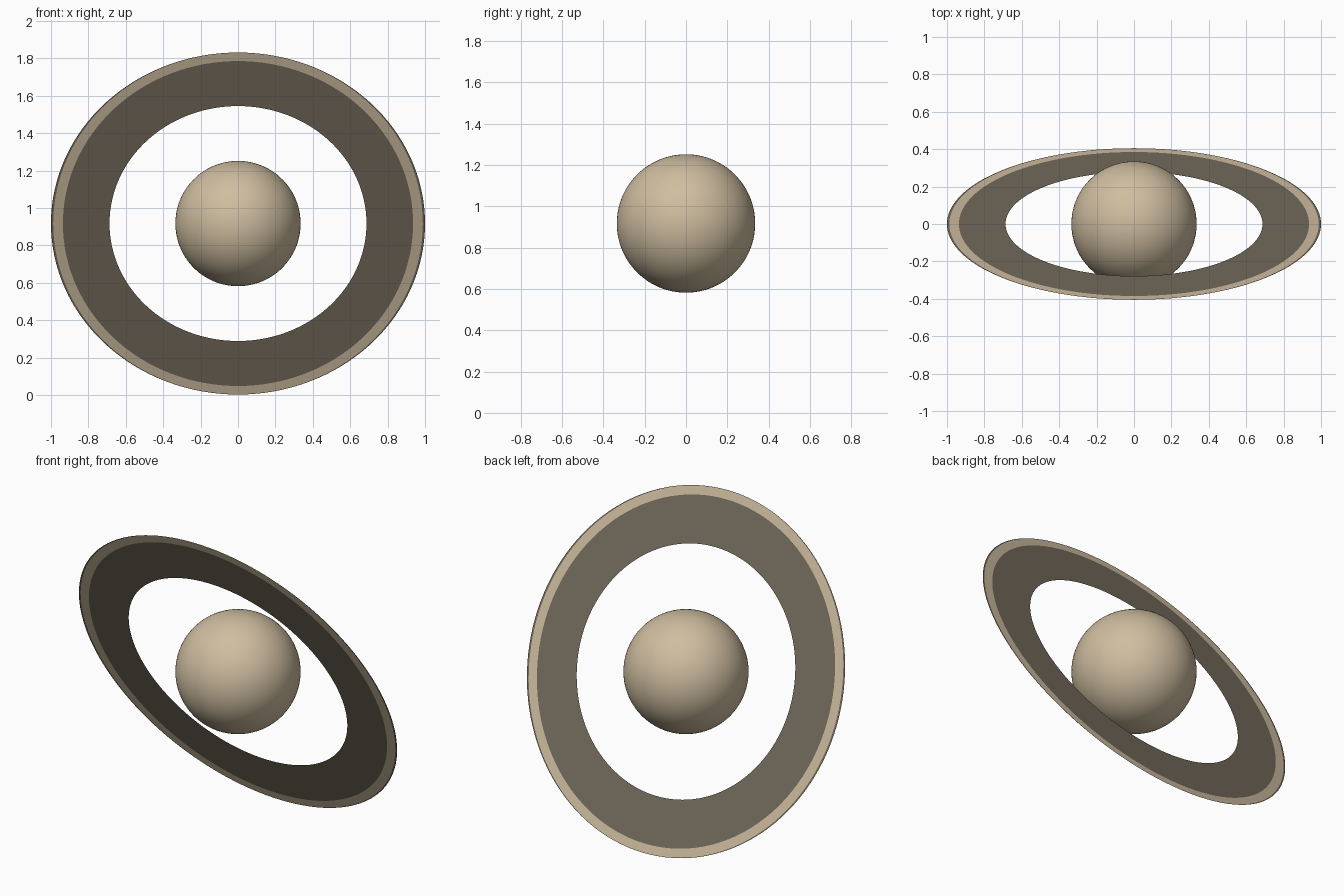
import bpy, bmesh, math

if "Cube" in bpy.data.objects:
    bpy.data.objects.remove(bpy.data.objects["Cube"])

CENTRE = (0, 0, 0.917)
TILT = math.radians(-66.1)


def material(name, rgb):
    m = bpy.data.materials.new(name)
    m.diffuse_color = (*rgb, 1)
    m.use_nodes = True
    m.node_tree.nodes["Principled BSDF"].inputs["Base Color"].default_value = m.diffuse_color
    return m


sand = material("sand", (0.62, 0.51, 0.35))
dust = material("dark dust", (0.175, 0.147, 0.108))

# Planet body
bpy.ops.mesh.primitive_uv_sphere_add(segments=96, ring_count=48, radius=0.335,
                                     location=CENTRE, rotation=(TILT, 0, 0))
planet = bpy.context.object
planet.name = "planet"
planet.data.materials.append(sand)
bpy.ops.object.shade_smooth()

# Flat ring sheet: (radius along x, radius along y) of each band edge
EDGES = [(0.687, 0.687), (0.936, 0.950), (0.988, 0.9985), (1.0, 1.0)]
BAND_COLOURS = [1, 0, 1]
N = 128
bm = bmesh.new()
loops = []
for rx, ry in EDGES:
    loops.append([bm.verts.new((rx * math.cos(2 * math.pi * i / N),
                                ry * math.sin(2 * math.pi * i / N), 0))
                  for i in range(N)])
for inner, outer, colour in zip(loops, loops[1:], BAND_COLOURS):
    for i in range(N):
        j = (i + 1) % N
        f = bm.faces.new((inner[i], outer[i], outer[j], inner[j]))
        f.material_index = colour
mesh = bpy.data.meshes.new("ring")
bm.to_mesh(mesh)
bm.free()
mesh.materials.append(sand)
mesh.materials.append(dust)
ring = bpy.data.objects.new("ring", mesh)
ring.location = CENTRE
ring.rotation_euler = (TILT, 0, 0)
bpy.context.collection.objects.link(ring)
